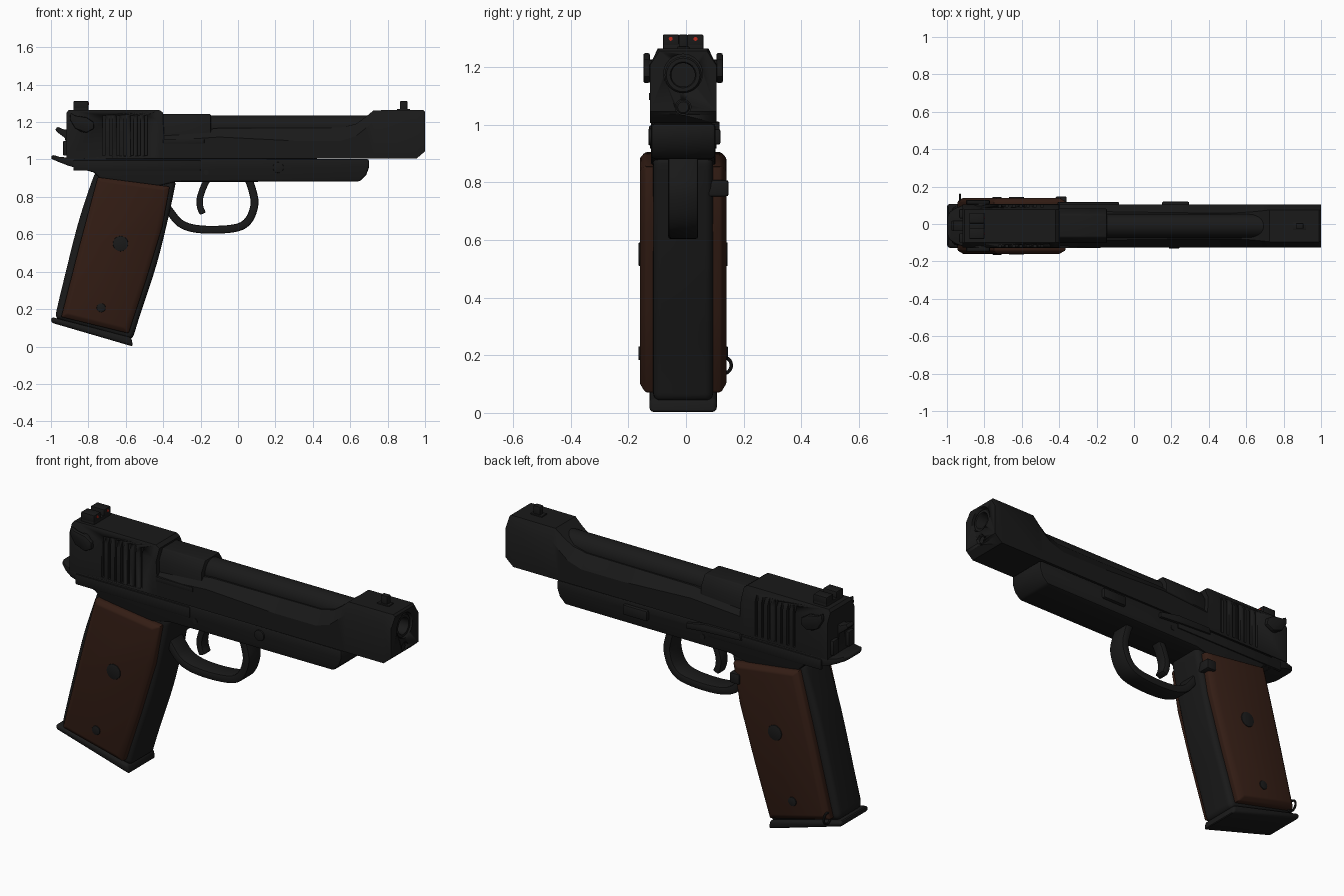
import bpy, bmesh, math
from mathutils import Vector, Matrix

YC = -0.01  # centre plane of the body


def material(name, rgb):
    m = bpy.data.materials.new(name)
    m.diffuse_color = (*rgb, 1)
    return m


BLACK = material("black_steel", (0.01, 0.01, 0.01))
BROWN = material("brown_wood", (0.033, 0.012, 0.007))
RED = material("red_dot", (0.5, 0.02, 0.01))


def apply(o, m):
    bpy.context.view_layer.objects.active = o
    bpy.ops.object.modifier_apply(modifier=m.name)


def finish(name, bm, bevel=0, segs=2, mat=BLACK, smooth=True):
    bmesh.ops.recalc_face_normals(bm, faces=bm.faces)
    me = bpy.data.meshes.new(name)
    bm.to_mesh(me)
    bm.free()
    me.materials.append(mat)
    o = bpy.data.objects.new(name, me)
    bpy.context.collection.objects.link(o)
    bpy.ops.object.select_all(action='DESELECT')
    o.select_set(True)
    bpy.context.view_layer.objects.active = o
    if bevel:
        m = o.modifiers.new("bevel", 'BEVEL')
        m.width, m.segments, m.limit_method = bevel, segs, 'ANGLE'
        m.angle_limit = math.radians(35)
        apply(o, m)
    if smooth:
        bpy.ops.object.shade_smooth_by_angle(angle=math.radians(32))
    return o


def loft(name, rings, **kw):
    bm = bmesh.new()
    vs = [[bm.verts.new(p) for p in r] for r in rings]
    n = len(rings[0])
    for a, b in zip(vs, vs[1:]):
        for i in range(n):
            bm.faces.new((a[i], a[(i + 1) % n], b[(i + 1) % n], b[i]))
    bm.faces.new(vs[0])
    bm.faces.new(vs[-1])
    return finish(name, bm, **kw)


def prism(name, pts, y0, y1, **kw):
    return loft(name, [[(x, YC + y, z) for x, z in pts] for y in (y0, y1)], **kw)


def box(name, x0, x1, y0, y1, z0, z1, **kw):
    return prism(name, [(x0, z0), (x1, z0), (x1, z1), (x0, z1)], y0, y1, **kw)


def spline(pts, n=6):
    P = [Vector(p) for p in pts]
    P = [2 * P[0] - P[1]] + P + [2 * P[-1] - P[-2]]
    out = []
    for a, b, c, d in zip(P, P[1:], P[2:], P[3:]):
        for i in range(n):
            t = i / n
            out.append(0.5 * (2 * b + (c - a) * t + (2 * a - 5 * b + 4 * c - d) * t * t
                              + (3 * b - a - 3 * c + d) * t ** 3))
    return out + [P[-2]]


def ribbon(name, pts, thick, half, **kw):
    c = spline(pts)
    left, right = [], []
    for i, p in enumerate(c):
        t = (c[min(i + 1, len(c) - 1)] - c[max(i - 1, 0)]).normalized()
        nrm = Vector((-t.y, t.x)) * thick / 2
        left.append(p + nrm)
        right.append(p - nrm)
    return loft(name, [[(p.x, YC + y, p.y) for y in (-half, half) for p in ((l, r) if y < 0 else (r, l))]
                       for l, r in zip(left, right)], **kw)


def lathe_x(name, prof, z, n=32, **kw):
    return loft(name, [[(x, YC + r * math.cos(2 * math.pi * i / n), z + r * math.sin(2 * math.pi * i / n))
                        for i in range(n)] for x, r in prof], **kw)


def disc(name, x, z, r, y0, y1, n=20, **kw):
    return prism(name, [(x + r * math.cos(2 * math.pi * i / n), z + r * math.sin(2 * math.pi * i / n))
                        for i in range(n)], y0, y1, **kw)


def cut(o, cutter):
    m = o.modifiers.new("cut", 'BOOLEAN')
    m.operation, m.object, m.solver = 'DIFFERENCE', cutter, 'EXACT'
    apply(o, m)
    bpy.data.objects.remove(cutter)


# Slide: sections along x (x, bottom, shoulder z, top z, top half width)
SECT = [(-0.917, 1.005, 1.205, 1.25, 0.092), (-0.905, 1.005, 1.205, 1.264, 0.088),
        (-0.42, 1.005, 1.205, 1.264, 0.088), (-0.40, 1.005, 1.19, 1.25, 0.088),
        (-0.395, 1.005, 1.10, 1.135, 0.085), (-0.1, 1.005, 1.12, 1.168, 0.075),
        (0.3, 1.005, 1.10, 1.168, 0.07), (0.55, 1.005, 1.10, 1.17, 0.07),
        (0.63, 1.005, 1.125, 1.19, 0.075), (0.68, 1.005, 1.165, 1.225, 0.08),
        (0.725, 1.005, 1.205, 1.263, 0.085), (0.955, 1.005, 1.21, 1.264, 0.085),
        (0.99, 1.035, 1.21, 1.264, 0.085), (1.0, 1.045, 1.205, 1.255, 0.082)]
W = 0.115
slide = loft("slide", [[(x, YC - W, b), (x, YC + W, b), (x, YC + W, s), (x, YC + t, h),
                        (x, YC - t, h), (x, YC - W, s)] for x, b, s, h, t in SECT])
cut(slide, lathe_x("bore_cutter", [(0.9, 0.067), (1.1, 0.067)], 1.177))
cut(slide, lathe_x("rod_cutter", [(0.95, 0.027), (1.1, 0.027)], 1.06))
for s in (-1, 1):
    for i in range(7):
        x = -0.724 + i * 0.0375
        cut(slide, box("groove_cutter", x, x + 0.014, s * 0.1, s * 0.2, 1.02, 1.235))

# Barrel, chamber and recoil rod
lathe_x("barrel", [(-0.2, 0.064), (0.985, 0.064), (0.992, 0.058), (0.992, 0.045),
                   (0.985, 0.041), (0.8, 0.041)], 1.172)
loft("chamber", [[(x, YC + y, z) for y, z in ((-0.092, 1.05), (0.092, 1.05), (0.092, 1.19), (0.06, 1.242),
                                              (-0.06, 1.242), (-0.092, 1.19))] for x in (-0.42, -0.145)], bevel=0.006)
lathe_x("recoil_rod", [(0.9, 0.024), (0.985, 0.024), (0.99, 0.019)], 1.06, n=20)
box("extractor", -0.4, -0.18, -0.119, -0.1, 1.085, 1.11, bevel=0.003)

# Frame with tapered tail
FRAME = [(-0.98, 1.025), (-0.955, 1.012), (-0.905, 1.008), (0.70, 1.003), (0.70, 0.957), (0.685, 0.915), (0.65, 0.882),
         (-0.33, 0.88), (-0.5, 0.84), (-0.74, 0.90), (-0.77, 0.93), (-0.91, 0.968), (-0.985, 1.0)]


def tail(x):
    return 0.112 if x > -0.92 else 0.095 if x > -0.96 else 0.07


prism("frame", FRAME[3:11] + [(-0.905, 0.968), (-0.905, 1.008)], -0.112, 0.112, bevel=0.012)
loft("frame_tail", [[(x, YC - w, b), (x, YC + w, b), (x, YC + w, t), (x, YC - w, t)] for x, w, b, t in
                    ((-0.82, 0.112, 0.94, 1.007), (-0.91, 0.112, 0.968, 1.01), (-0.955, 0.095, 0.985, 1.014),
                     (-0.985, 0.075, 0.998, 1.024), (-0.998, 0.045, 1.003, 1.018))], bevel=0.006)
for s in (-1, 1):
    box("frame_rail", -0.88, -0.2, s * 0.1, s * 0.118, 0.94, 0.997, bevel=0.006)

# Grip body, base plate and wood panels
front = spline([(-0.33, 0.89), (-0.37, 0.70), (-0.435, 0.44), (-0.52, 0.18), (-0.565, 0.035)], 4)
back = spline([(-0.98, 0.15), (-0.94, 0.32), (-0.86, 0.64), (-0.80, 0.83), (-0.76, 0.94)], 4)
prism("grip_body", [tuple(p) for p in front + back], -0.104, 0.104, bevel=0.035, segs=4)
prism("grip_base", [(-1.0, 0.128), (-0.998, 0.158), (-0.57, 0.048), (-0.562, 0.0)], -0.117, 0.117,
      bevel=0.014, segs=3)
OUT = [(-0.75, 0.905), (-0.365, 0.855), (-0.405, 0.64), (-0.49, 0.36), (-0.585, 0.07), (-0.945, 0.158), (-0.85, 0.53)]
INN = [(-0.73, 0.885), (-0.40, 0.84), (-0.435, 0.64), (-0.52, 0.36), (-0.61, 0.10), (-0.915, 0.175), (-0.825, 0.53)]
for s, side in ((-1, "right"), (1, "left")):
    loft(side + "_grip_panel", [[(x, YC + s * y, z) for x, z in pts] for pts, y in
                                ((OUT, 0.085), (OUT, 0.132), (INN, 0.15))], bevel=0.006, mat=BROWN)
    disc(side + "_medallion", -0.628, 0.55, 0.041, s * 0.13, s * 0.154, bevel=0.003)
    disc(side + "_grip_screw", -0.732, 0.207, 0.024, s * 0.13, s * 0.155, bevel=0.003)

# Trigger guard and trigger
ribbon("trigger_guard", [(-0.39, 0.76), (-0.355, 0.71), (-0.31, 0.66), (-0.24, 0.632), (-0.125, 0.624), (0.0, 0.637),
                         (0.06, 0.68), (0.088, 0.76), (0.078, 0.83), (0.055, 0.90)], 0.042, 0.052, bevel=0.009)
ribbon("trigger", [(-0.16, 0.90), (-0.185, 0.85), (-0.204, 0.79), (-0.202, 0.745), (-0.188, 0.71)],
       0.034, 0.03, bevel=0.008)

# Hammer
prism("hammer", [(-0.88, 1.165), (-0.93, 1.16), (-0.965, 1.175), (-0.977, 1.16), (-0.965, 1.145), (-0.925, 1.115),
                 (-0.915, 1.03), (-0.88, 1.03)], -0.028, 0.028, bevel=0.005)
for s in (-1, 1):
    box("hammer_cheek", -0.935, -0.88, s * 0.04, s * 0.09, 1.02, 1.10, bevel=0.006)

# Safety levers on both sides
for s in (-1, 1):
    disc("safety_pivot", -0.825, 1.185, 0.04, s * 0.10, s * 0.13, bevel=0.004)
    prism("safety_lever", [(-0.87, 1.165), (-0.90, 1.215), (-0.895, 1.25), (-0.87, 1.235), (-0.81, 1.225),
                           (-0.772, 1.20), (-0.77, 1.165), (-0.81, 1.143)], s * 0.115, s * 0.138, bevel=0.006)

# Sights
box("rear_sight_base", -0.88, -0.80, -0.07, 0.07, 1.25, 1.28, bevel=0.004)
for s in (-1, 1):
    box("rear_sight_post", -0.88, -0.80, s * 0.014, s * 0.07, 1.27, 1.312, bevel=0.004)
    o = lathe_x("sight_dot", [(-0.81, 0.007), (-0.797, 0.007)], 1.297, n=12, mat=RED)
    o.location.y = s * 0.043
box("front_sight_base", 0.85, 0.92, -0.022, 0.022, 1.255, 1.27, bevel=0.003)
box("front_sight", 0.866, 0.906, -0.015, 0.015, 1.26, 1.312, bevel=0.004)

# Controls on the left side, pin on the right
prism("slide_stop", [(-0.41, 0.975), (-0.40, 1.01), (-0.2, 1.008), (-0.08, 0.985), (-0.08, 0.955), (-0.2, 0.965)],
      0.1, 0.127, bevel=0.005)
box("takedown_lever", 0.15, 0.295, 0.1, 0.13, 0.93, 0.985, bevel=0.008)
disc("takedown_pin", 0.215, 0.957, 0.029, -0.12, -0.1, bevel=0.003)
disc("trigger_pin", -0.17, 0.93, 0.014, -0.115, 0.115, n=12)
box("magazine_button", -0.42, -0.36, 0.08, 0.158, 0.75, 0.808, bevel=0.01)

# Lanyard ring at the heel
N, M = 24, 8
bm = bmesh.new()
grid = [[bm.verts.new((-0.93 + 0.006 * math.sin(2 * math.pi * j / M),
                       0.128 + (0.029 + 0.006 * math.cos(2 * math.pi * j / M)) * math.cos(2 * math.pi * i / N),
                       0.165 + (0.029 + 0.006 * math.cos(2 * math.pi * j / M)) * math.sin(2 * math.pi * i / N)))
         for j in range(M)] for i in range(N)]
for i in range(N):
    for j in range(M):
        a, b = grid[i], grid[(i + 1) % N]
        bm.faces.new((a[j], b[j], b[(j + 1) % M], a[(j + 1) % M]))
finish("lanyard_ring", bm)
